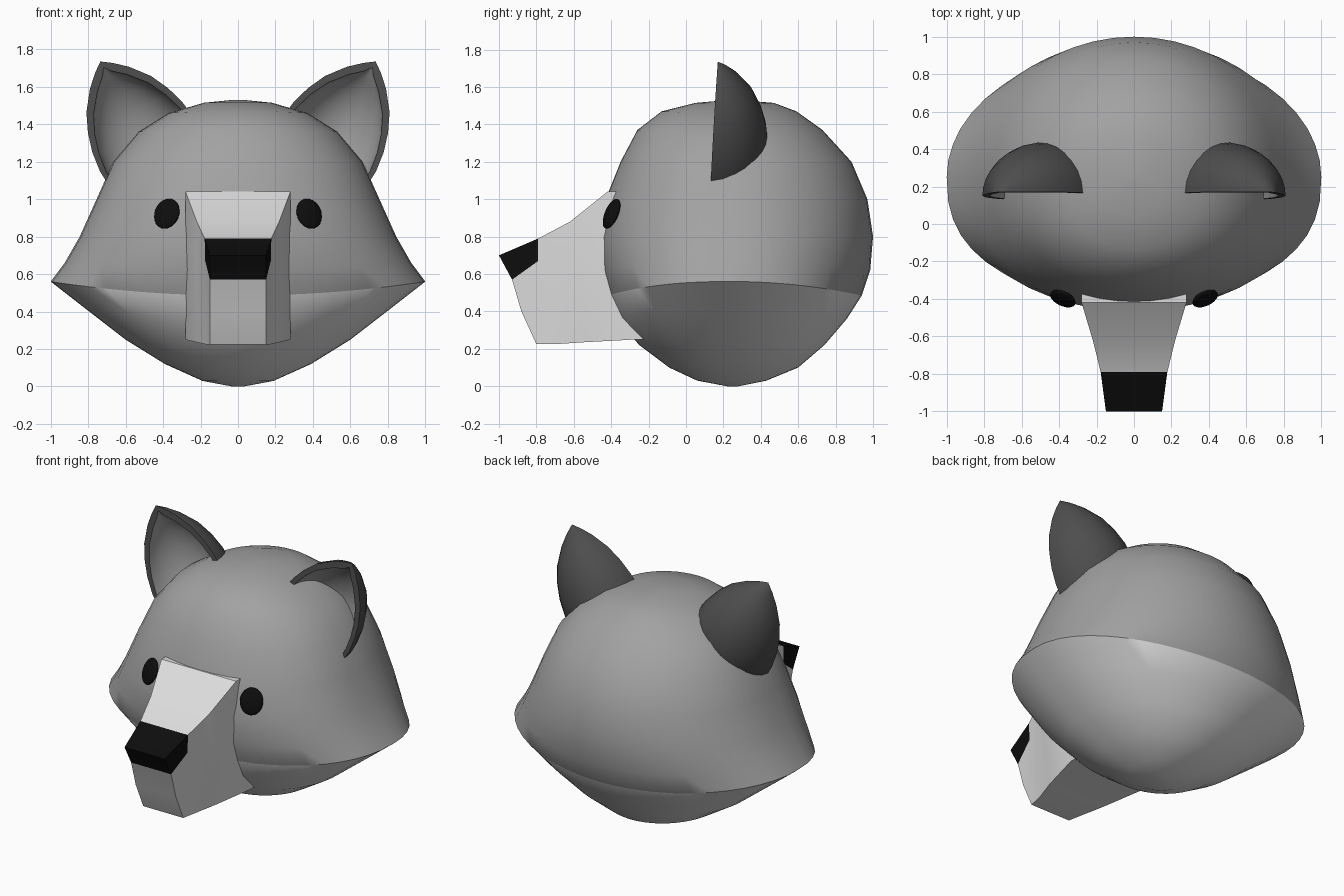
import bpy, bmesh
from math import sin, cos, pi, radians
from mathutils import Vector

cube = bpy.data.objects.get("Cube")
if cube:
    bpy.data.objects.remove(cube, do_unlink=True)


def material(name, v):
    m = bpy.data.materials.new(name)
    m.use_nodes = True
    m.diffuse_color = (v, v, v, 1)
    bsdf = next(n for n in m.node_tree.nodes if n.type == 'BSDF_PRINCIPLED')
    bsdf.inputs["Base Color"].default_value = (v, v, v, 1)
    return m


grey = material("fur grey", 0.36)
pale = material("pale fur", 0.72)
dark = material("dark ear grey", 0.075)
black = material("black", 0.004)


def loft(name, rings, mats, rule, angle=40):
    """Skin closed rings of points; rule(ring, column) picks the material."""
    bm = bmesh.new()
    rows = [[bm.verts.new(p) for p in ring] for ring in rings]
    n = len(rows[0])
    for i in range(len(rows) - 1):
        for j in range(n):
            k = (j + 1) % n
            f = bm.faces.new((rows[i][j], rows[i][k], rows[i + 1][k], rows[i + 1][j]))
            f.material_index = rule(i, j)
    bm.faces.new(rows[0]).material_index = rule(0, 0)
    bm.faces.new(rows[-1]).material_index = rule(len(rows) - 2, 0)
    bmesh.ops.remove_doubles(bm, verts=bm.verts, dist=0.0005)
    bmesh.ops.recalc_face_normals(bm, faces=bm.faces)
    mesh = bpy.data.meshes.new(name)
    bm.to_mesh(mesh)
    bm.free()
    ob = bpy.data.objects.new(name, mesh)
    bpy.context.collection.objects.link(ob)
    for m in mats:
        mesh.materials.append(m)
    smooth(ob, angle)
    return ob


def smooth(ob, angle):
    bpy.ops.object.select_all(action='DESELECT')
    ob.select_set(True)
    bpy.context.view_layer.objects.active = ob
    bpy.ops.object.shade_smooth_by_angle(angle=radians(angle))


# Head: each ring has side height, half width, front height, front and back depth
HEAD = [
    (1.53, .03, 1.53, .03, .03), (1.515, .18, 1.515, .20, .22),
    (1.46, .37, 1.47, .38, .34), (1.36, .53, 1.37, .51, .48),
    (1.20, .665, 1.20, .60, .635), (1.0, .755, 1.0, .68, .72),
    (.80, .845, .80, .72, .75), (.66, .925, .62, .71, .735),
    (.56, 1.0, .485, .67, .69), (.42, .82, .36, .62, .61),
    (.25, .60, .22, .50, .49), (.12, .39, .10, .34, .35),
    (.03, .19, .03, .19, .18), (0, .03, 0, .03, .03)]
CREASE, SEGMENTS = 8, 48


def head_ring(side_z, width, front_z, front, back):
    ring = []
    for s in range(SEGMENTS):
        c, d = cos(2 * pi * s / SEGMENTS), sin(2 * pi * s / SEGMENTS)
        y = back * d if d > 0 else -front * abs(d) ** .8
        ring.append((width * c, .25 + y, side_z * c * c + front_z * d * d))
    return ring


loft("head", [head_ring(*r) for r in HEAD], [grey, pale],
     lambda i, j: int(i >= CREASE))

# Muzzle: columns from head to nose, each four (y, z) points downward and widths
MUZZLE = [
    ([(-.28, 1.04), (-.28, .75), (-.24, .50), (-.15, .25)], (.28, .28, .28, .28)),
    ([(-.42, 1.04), (-.42, .75), (-.39, .50), (-.27, .25)], (.28, .28, .28, .28)),
    ([(-.62, .88), (-.60, .70), (-.58, .45), (-.55, .235)], (.22, .22, .22, .215)),
    ([(-.79, .79), (-.79, .67), (-.75, .42), (-.70, .225)], (.178, .175, .168, .17)),
    ([(-1, .70), (-.93, .57), (-.88, .40), (-.80, .225)], (.15, .15, .15, .15))]


def muzzle_ring(points, widths):
    half = [(w, y, z) for (y, z), w in zip(points, widths)]
    return half + [(-x, y, z) for x, y, z in reversed(half)]


# The end cap is rebuilt as strips so that the nose tip and chin differ
muzzle = loft("muzzle", [muzzle_ring(*c) for c in MUZZLE], [pale, black],
              lambda i, j: int(i == 3 and j in (0, 6, 7)), 25)
bm = bmesh.new()
bm.from_mesh(muzzle.data)
cap = [f for f in bm.faces if len(f.verts) == 8 and f.calc_center_median().y < -.6]
bmesh.ops.delete(bm, geom=cap, context='FACES_ONLY')
bm.verts.ensure_lookup_table()
loop = [min(bm.verts, key=lambda v: (v.co - Vector(p)).length)
        for p in muzzle_ring(*MUZZLE[-1])]
for r in range(3):
    f = bm.faces.new((loop[r], loop[r + 1], loop[6 - r], loop[7 - r]))
    f.material_index = int(r == 0)
bmesh.ops.recalc_face_normals(bm, faces=bm.faces)
bm.to_mesh(muzzle.data)
bm.free()
smooth(muzzle, 25)

# Ears: half-revolved pointed shells, dark outside and grey in the hollow
EAR = [(0, 0), (.04, .055), (.10, .12), (.20, .198), (.30, .245),
       (.40, .275), (.51, .29), (.61, .285)]
STEPS = 14


def ear_ring(d, r, side):
    axis, across, back = Vector((-.49, -.04, -.87)), Vector((.87, -.05, -.49)), Vector((0, 1, 0))
    tip = Vector((.735, .17, 1.735))

    def arc(dist, rad):
        return [tip + axis * dist + (across * cos(a) + back * sin(a)) * rad
                for a in (pi * s / STEPS for s in range(STEPS + 1))]
    ring = arc(d, r) + arc(d + .035 * (1 - d), max(r - .028, 0))[::-1]
    return [(side * p.x, p.y, p.z) for p in ring]


for side, label in ((1, "left"), (-1, "right")):
    loft(label + "_ear", [ear_ring(d, r, side) for d, r in EAR], [dark, grey],
         lambda i, j: int(STEPS < j <= 2 * STEPS), 40)

    # Eye: flattened ball lying against the face
    bpy.ops.mesh.primitive_uv_sphere_add(
        segments=24, ring_count=12, location=(side * .38, -.398, .922),
        rotation=(radians(-22), 0, side * radians(25)))
    eye = bpy.context.object
    eye.name = label + "_eye"
    eye.scale = (.073, .025, .086)
    eye.data.materials.append(black)
    smooth(eye, 60)
